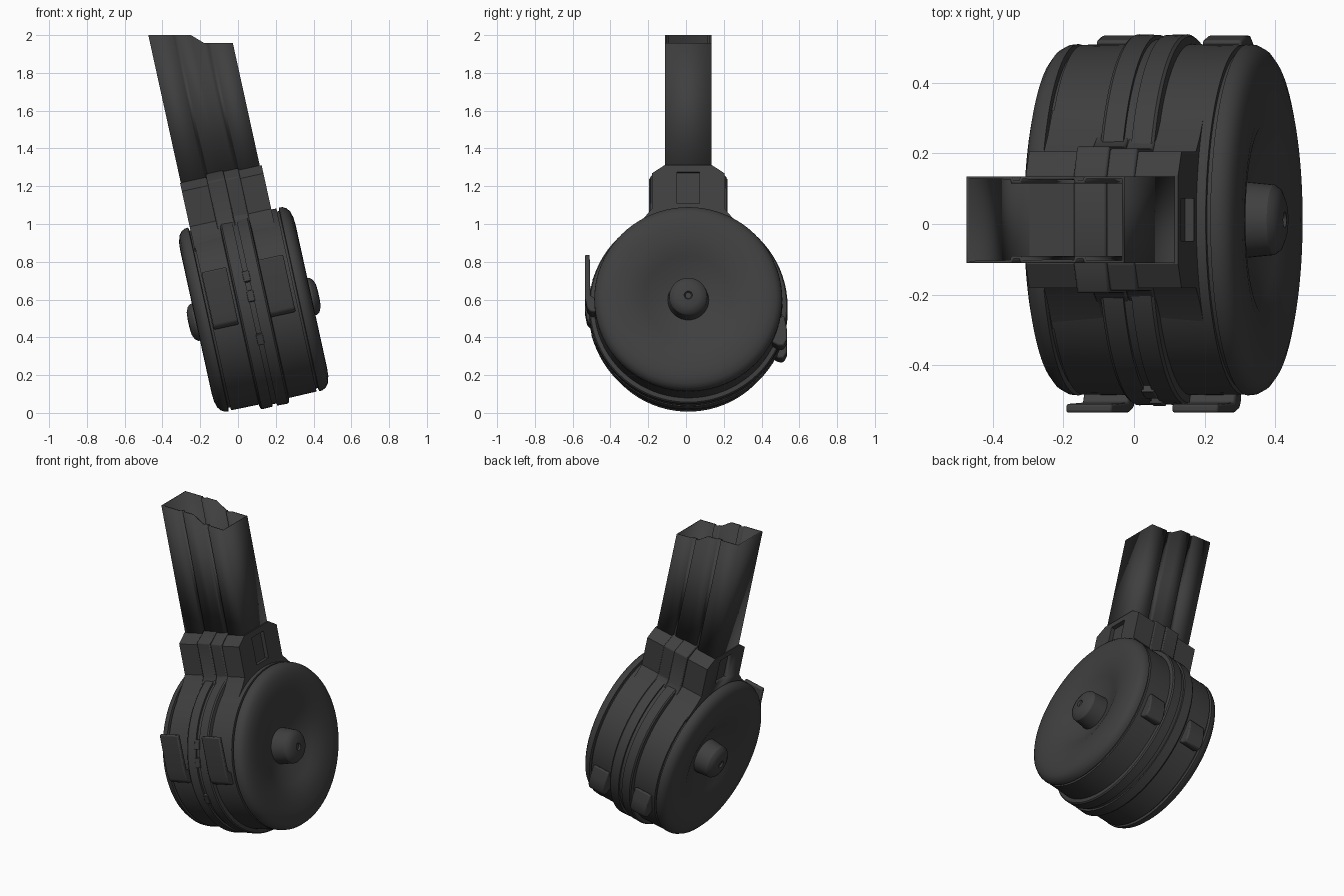
import bpy, bmesh, math
from mathutils import Matrix

if "Cube" in bpy.data.objects:
    bpy.data.objects.remove(bpy.data.objects["Cube"], do_unlink=True)

# Tilted frame: local x is the drum axis, local z runs up the feed tower
TILT = math.radians(12.4)
CENTRE = (0.083, 0.012, 0.548)
FRAME = Matrix.Translation(CENTRE) @ Matrix.Rotation(-TILT, 4, "Y")


def material(name, value):
    mat = bpy.data.materials.new(name)
    mat.use_nodes = True
    colour = (value, value, value, 1)
    mat.diffuse_color = colour
    mat.node_tree.nodes["Principled BSDF"].inputs["Base Color"].default_value = colour
    return mat


BLACK = material("matte black", 0.05)


def finish(bm, name, bevel=0, smooth=30):
    bmesh.ops.recalc_face_normals(bm, faces=bm.faces)
    mesh = bpy.data.meshes.new(name)
    bm.to_mesh(mesh)
    bm.free()
    obj = bpy.data.objects.new(name, mesh)
    bpy.context.collection.objects.link(obj)
    obj.matrix_world = FRAME
    mesh.materials.append(BLACK)
    bpy.ops.object.select_all(action="DESELECT")
    obj.select_set(True)
    bpy.context.view_layer.objects.active = obj
    bpy.ops.object.shade_smooth_by_angle(angle=math.radians(smooth))
    if bevel:
        mod = obj.modifiers.new("soft edges", "BEVEL")
        mod.width = bevel
        mod.segments = 2
    return obj


def lathe(name, profile, segments=80):
    """Spin (axis position, radius) points about the drum axis."""
    bm = bmesh.new()
    verts = [bm.verts.new((u, 0, r)) for u, r in profile]
    edges = [bm.edges.new(pair) for pair in zip(verts, verts[1:])]
    bmesh.ops.spin(bm, geom=verts + edges, cent=(0, 0, 0), axis=(1, 0, 0),
                   angle=math.tau, steps=segments, use_merge=True)
    bmesh.ops.remove_doubles(bm, verts=bm.verts, dist=0.0005)
    return finish(bm, name)


def prism(name, outline, start, end, bevel=0):
    """Extrude a (y, z) outline along the drum axis."""
    bm = bmesh.new()
    face = bm.faces.new([bm.verts.new((start, y, z)) for y, z in outline])
    ext = bmesh.ops.extrude_face_region(bm, geom=[face])["geom"]
    moved = [v for v in ext if isinstance(v, bmesh.types.BMVert)]
    bmesh.ops.translate(bm, verts=moved, vec=(end - start, 0, 0))
    return finish(bm, name, bevel)


# Drum: seam, centre band, body, rounded rim, dished face
half = [(0.012, 0.512), (0.012, 0.524), (0.07, 0.526), (0.078, 0.52), (0.082, 0.498),
        (0.232, 0.496), (0.232, 0.48), (0.243, 0.48), (0.246, 0.498), (0.265, 0.496),
        (0.285, 0.485), (0.3, 0.465), (0.31, 0.43), (0.313, 0.385), (0.309, 0.33),
        (0.299, 0.275), (0.28, 0.228), (0.225, 0.09), (0.22, 0)]
lathe("drum", [(-u, r) for u, r in reversed(half)] + half)

# Hub caps on both faces
hub = [(0.2, 0.112), (0.26, 0.106), (0.322, 0.1), (0.338, 0.088), (0.35, 0.06),
       (0.353, 0.022), (0.343, 0.016), (0.343, 0)]
for side, label in ((1, "left"), (-1, "right")):
    lathe(label + "_hub", [(side * u, r) for u, r in hub], 40)


# Collar joining drum and tower, with a raised central band
def collar_outline(width, top):
    right = [(0.31, 0.2), (0.31, 0.385), (0.235, 0.45), (width, 0.5),
             (width, top - 0.045), (0.125, top)]
    return right + [(-y, z) for y, z in reversed(right)]


collar = prism("collar", collar_outline(0.193, 0.737), -0.237, 0.205)
prism("collar_band", collar_outline(0.208, 0.754), -0.095, 0.0, 0.006)
prism("collar_band_step", collar_outline(0.202, 0.748), 0.0, 0.08, 0.006)

# Recessed window in each end of the collar
for end in (-0.237, 0.205):
    window = [(-0.06, 0.53), (0.06, 0.53), (0.06, 0.7), (-0.06, 0.7)]
    cutter = prism("window_cutter", window, end - 0.025, end + 0.025)
    cutter.hide_render = True
    bpy.context.view_layer.objects.active = collar
    mod = collar.modifiers.new("window", "BOOLEAN")
    mod.operation = "DIFFERENCE"
    mod.solver = "EXACT"
    mod.object = cutter
    bpy.ops.object.modifier_apply(modifier=mod.name)
    bpy.data.objects.remove(cutter, do_unlink=True)


# Open feed tower with two grooves per side and a stepped level top
def tower_top(u):
    drop = min(max((u + 0.013) / 0.06, 0), 1) * 0.042
    return (2 - drop - CENTRE[2] - u * math.sin(TILT)) / math.cos(TILT)


WIDE, GROOVE = 0.123, 0.111
side = [(-0.233, WIDE), (-0.107, WIDE), (-0.103, GROOVE), (-0.087, GROOVE), (-0.083, WIDE),
        (-0.013, WIDE), (0.047, WIDE), (0.06, WIDE), (0.064, GROOVE), (0.08, GROOVE),
        (0.084, WIDE), (0.195, WIDE)]
loop = side + [(u, -y) for u, y in reversed(side)]
bm = bmesh.new()
low = [bm.verts.new((u, y, 0.722)) for u, y in loop]
high = [bm.verts.new((u, y, tower_top(u))) for u, y in loop]
for i in range(len(loop)):
    j = (i + 1) % len(loop)
    bm.faces.new((low[i], low[j], high[j], high[i]))
tower = finish(bm, "feed_tower", smooth=20)
wall = tower.modifiers.new("wall", "SOLIDIFY")
wall.thickness = 0.01
wall.offset = -1

# Front latch plates and rear hinge lugs, one pair each side of the band
plate = [(-0.547, 0.25), (-0.522, 0.25), (-0.518, 0.03), (-0.47, 0.0),
         (-0.47, -0.06), (-0.515, -0.06), (-0.535, -0.04), (-0.547, 0.02)]
lug = [(0.45, -0.1), (0.508, -0.08), (0.522, -0.15), (0.522, -0.21), (0.505, -0.242),
       (0.478, -0.242), (0.44, -0.22)]
for label, a, b in (("left", 0.08, 0.214), ("right", -0.228, -0.094)):
    prism(label + "_latch_plate", plate, a, b, 0.007)
    prism(label + "_hinge_lug", lug, a + 0.015, b - 0.005, 0.008)

# Small catches along the seam at the front
for i, angle in enumerate((20, 8, -18)):
    y, z = -math.cos(math.radians(angle)), math.sin(math.radians(angle))
    pts = [(r * y - s * z, r * z + s * y) for r, s in
           ((0.5, -0.03), (0.53, -0.03), (0.53, 0.03), (0.5, 0.03))]
    prism("seam_catch_%d" % (i + 1), pts, -0.018, 0.018, 0.003)
